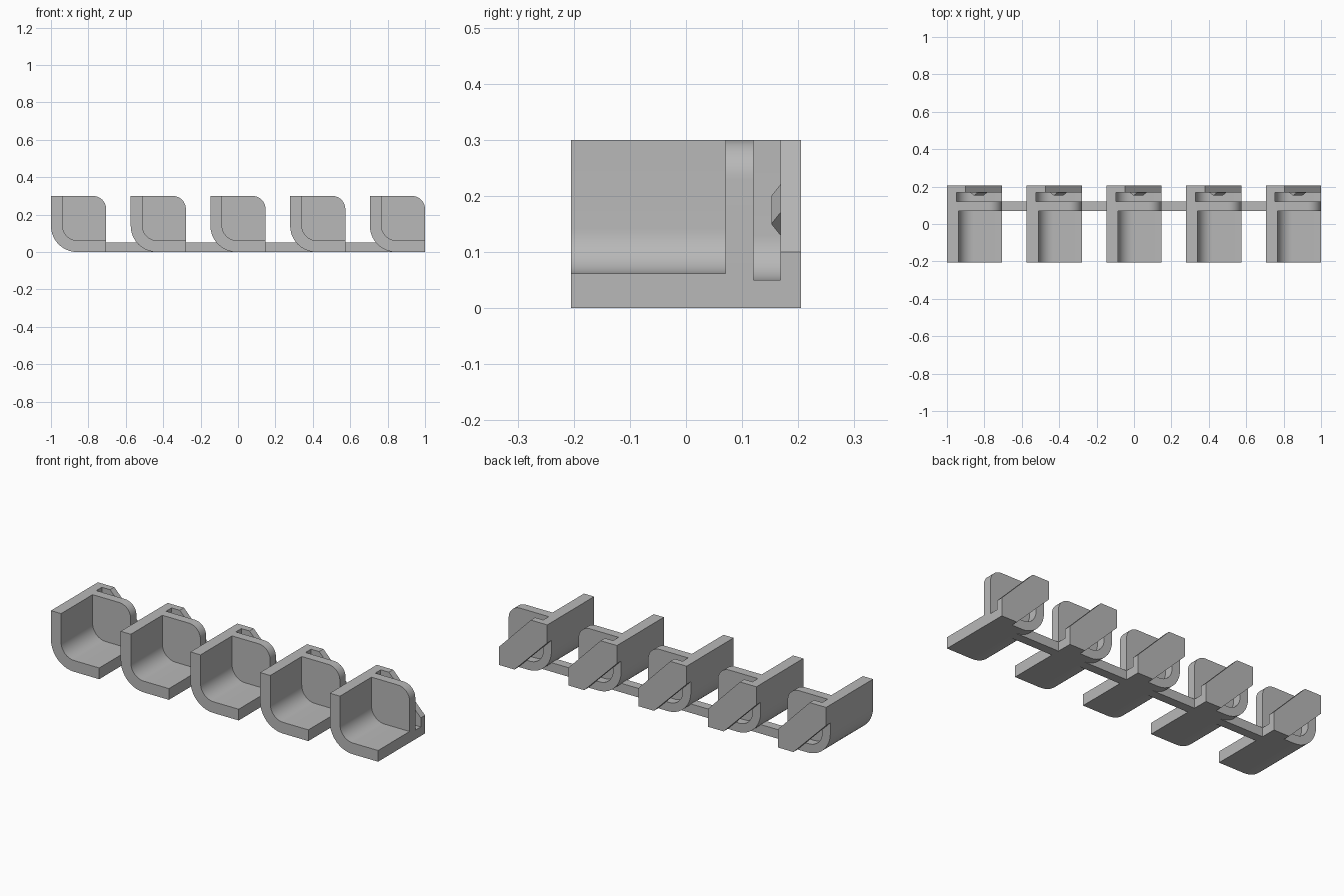
import bpy, bmesh, math

cube = bpy.data.objects.get("Cube")
if cube:
    bpy.data.objects.remove(cube, do_unlink=True)

W, H = 0.295, 0.30          # width and height of one holder
PITCH, COUNT = 0.42625, 5
FRONT, PANEL, SLOT, CLIP, BACK = -0.205, 0.07, 0.12, 0.168, 0.205
R_OUT, R_TOP, R_IN = 0.14, 0.07, 0.08
STRIP_H = 0.05

grey = bpy.data.materials.new("plain grey")
grey.use_nodes = True
colour = (0.48, 0.48, 0.48, 1)
grey.diffuse_color = colour
grey.node_tree.nodes["Principled BSDF"].inputs["Base Color"].default_value = colour


def arc(cx, cz, r, start, end, steps=10):
    angles = [math.radians(start + (end - start) * i / steps) for i in range(steps + 1)]
    return [(cx + r * math.cos(a), cz + r * math.sin(a)) for a in angles]


def finish(bm, name):
    bmesh.ops.recalc_face_normals(bm, faces=bm.faces)
    mesh = bpy.data.meshes.new(name)
    bm.to_mesh(mesh)
    bm.free()
    mesh.materials.append(grey)
    return mesh


def extrude(name, profile, y0, y1):
    """Solid from an x-z outline pushed along y."""
    bm = bmesh.new()
    face = bm.faces.new([bm.verts.new((x, y0, z)) for x, z in profile])
    out = bmesh.ops.extrude_face_region(bm, geom=[face])
    moved = [g for g in out["geom"] if isinstance(g, bmesh.types.BMVert)]
    bmesh.ops.translate(bm, verts=moved, vec=(0, y1 - y0, 0))
    return finish(bm, name)


def rounded_l(t):
    """L section with a rounded corner and wall thickness t."""
    outer = arc(R_OUT, R_OUT, R_OUT, 180, 270)
    inner = arc(t + R_IN, t + R_IN, R_IN, 270, 180)
    return [(0, H)] + outer + [(W, 0), (W, t)] + inner + [(t, H)]


def ridge(name):
    """Small triangular catch running along the slanted clip."""
    bm = bmesh.new()
    d, ends = 0.02, []
    for x, z in ((0.145, 0.2), (0.195, 0.15)):
        ends.append([bm.verts.new(p) for p in
                     ((x - d, CLIP, z - d), (x + d, CLIP, z + d), (x, 0.152, z))])
    a, b = ends
    for i in range(3):
        j = (i + 1) % 3
        bm.faces.new((a[i], a[j], b[j], b[i]))
    bm.faces.new(a)
    bm.faces.new(b)
    return finish(bm, name)


# Outlines of the panel and slanted clip
panel = ([(0, H)] + arc(R_OUT, R_OUT, R_OUT, 180, 270) + [(W, 0)]
         + arc(W - R_TOP, H - R_TOP, R_TOP, 0, 90))
clip = [(0, H), (0.1, H), (W, 0.1), (W, 0), (0.2, 0), (0, 0.2)]

parts = {
    "tray": extrude("tray", rounded_l(0.062), FRONT, PANEL),
    "back_panel": extrude("back_panel", panel, PANEL, SLOT),
    "slot_wall": extrude("slot_wall", rounded_l(0.05), SLOT, CLIP),
    "slanted_clip": extrude("slanted_clip", clip, CLIP, BACK),
    "catch_ridge": ridge("catch_ridge"),
}
# Strip fills the gap and reaches under the next rounded corner
strip = extrude("joining_strip", [(W, 0), (PITCH + R_OUT, 0),
                                  (PITCH + R_OUT, STRIP_H), (W, STRIP_H)], PANEL, SLOT)

bpy.ops.object.select_all(action='DESELECT')
for n in range(COUNT):
    unit = dict(parts)
    if n < COUNT - 1:
        unit["joining_strip"] = strip
    for name, mesh in unit.items():
        obj = bpy.data.objects.new(f"{name}_{n + 1}", mesh)
        obj.location.x = -1 + n * PITCH
        bpy.context.collection.objects.link(obj)
        if n == 0:
            obj.select_set(True)
            bpy.context.view_layer.objects.active = obj

# Shared meshes, so shading one set covers every holder
bpy.ops.object.shade_smooth_by_angle(angle=math.radians(30))
